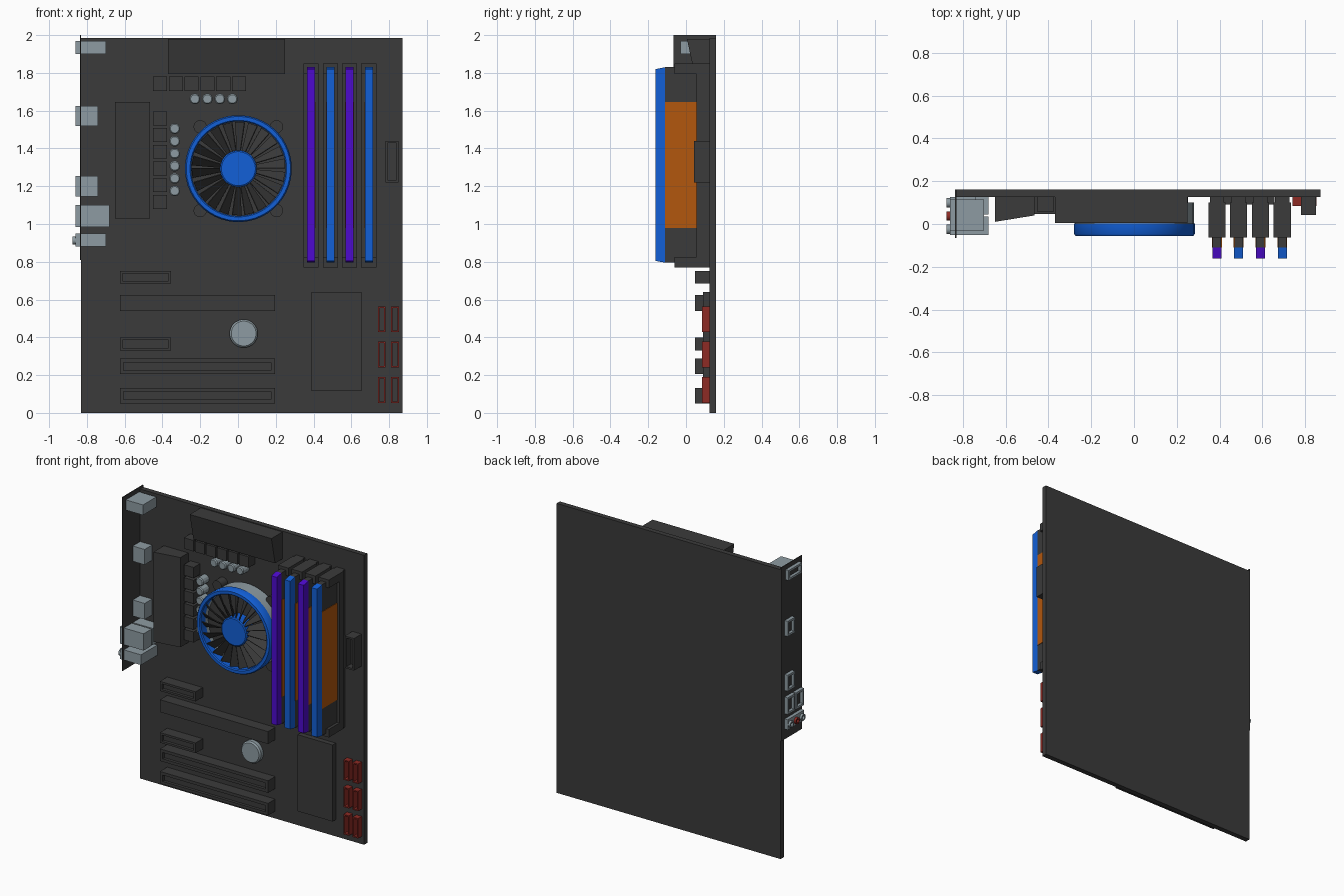
import bpy, bmesh, math
from mathutils import Vector

if "Cube" in bpy.data.objects:
    bpy.data.objects.remove(bpy.data.objects["Cube"])


def material(name, rgb):
    m = bpy.data.materials.new(name)
    m.diffuse_color = (*rgb, 1)
    m.use_nodes = True
    m.node_tree.nodes["Principled BSDF"].inputs["Base Color"].default_value = m.diffuse_color
    return m


DARK = material("charcoal", (0.043, 0.043, 0.043))
SILVER = material("silver", (0.27, 0.33, 0.36))
BLUE = material("blue", (0.006, 0.115, 0.68))
PURPLE = material("purple", (0.075, 0.003, 0.62))
ORANGE = material("orange", (0.45, 0.095, 0.004))
RED = material("red", (0.27, 0.024, 0.018))


def finish(bm, name, mats, smooth=False):
    bmesh.ops.recalc_face_normals(bm, faces=bm.faces)
    me = bpy.data.meshes.new(name)
    bm.to_mesh(me)
    bm.free()
    ob = bpy.data.objects.new(name, me)
    bpy.context.collection.objects.link(ob)
    for m in mats:
        me.materials.append(m)
    if smooth:
        bpy.ops.object.select_all(action='DESELECT')
        ob.select_set(True)
        bpy.context.view_layer.objects.active = ob
        bpy.ops.object.shade_smooth_by_angle(angle=math.radians(35))
    return ob


def box(name, x, y, z, mat, move=None, recess=None):
    """Box from ranges. move shifts vertices; recess = (direction, rim, depth, floor material)."""
    bm = bmesh.new()
    bmesh.ops.create_cube(bm, size=1)
    for v in bm.verts:
        v.co = Vector([(a + b) / 2 + c * (b - a) for (a, b), c in zip((x, y, z), v.co)])
        if move:
            v.co = move(v.co)
    mats = [mat]
    if recess:
        d, rim, depth, floor = recess
        bm.normal_update()
        face = max(bm.faces, key=lambda f: f.normal.dot(Vector(d)))
        bmesh.ops.inset_region(bm, faces=[face], thickness=rim, use_even_offset=True)
        # sink the inner face to leave a socket
        new = bmesh.ops.extrude_discrete_faces(bm, faces=[face])['faces'][0]
        for v in new.verts:
            v.co -= Vector(d) * depth
        new.material_index = 1
        mats.append(floor)
    return finish(bm, name, mats)


def lathe(name, profile, center, mat, n=32, axis='Y', closed=False):
    """Spin (radius, offset) points round an axis through center."""
    bm = bmesh.new()
    rows = []
    for i in range(n):
        a = 2 * math.pi * (i + 0.5) / n
        row = []
        for r, t in profile:
            c, s = r * math.cos(a), r * math.sin(a)
            p = (c, t, s) if axis == 'Y' else (t, c, s)
            row.append(bm.verts.new(Vector(center) + Vector(p)))
        rows.append(row)
    k = len(profile)
    for i in range(n):
        a, b = rows[i], rows[(i + 1) % n]
        for j in range(k if closed else k - 1):
            bm.faces.new((a[j], a[(j + 1) % k], b[(j + 1) % k], b[j]))
    if not closed:
        bm.faces.new([r[0] for r in rows])
        bm.faces.new([r[-1] for r in rows])
    return finish(bm, name, [mat], n > 12)


FRONT, LEFT = (0, -1, 0), (-1, 0, 0)
B = 0.13  # front surface of the board

# circuit board and rear port plate
box("circuit_board", (-0.83, 0.87), (B - 0.005, 0.16), (0, 1.985), DARK)
box("port_plate", (-0.836, -0.83), (-0.065, 0.16), (0.81, 2.0), DARK)

# sloped heatsinks
box("top_heatsink", (-0.37, 0.25), (0.005, B), (1.795, 1.98), DARK,
    lambda c: c + Vector((0, 0.04 if c.y < 0.1 and c.z < 1.9 else 0, 0)))
box("left_heatsink", (-0.65, -0.465), (0.01, B), (1.03, 1.645), DARK,
    lambda c: c + Vector((0, 0.03 if c.y < 0.1 and c.x > -0.5 else 0, 0)))

# power chokes
for i in range(6):
    x = -0.45 + 0.0835 * i
    box(f"top_choke_{i}", (x, x + 0.075), (0.055, B), (1.705, 1.78), DARK)
    z = 1.08 + 0.0885 * i
    box(f"side_choke_{i}", (-0.45, -0.375), (0.055, B), (z, z + 0.073), DARK)

# capacitors
spots = [(-0.228 + 0.066 * i, 1.662) for i in range(4)]
spots += [(-0.335, 1.175 + 0.066 * i) for i in range(6)]
for i, (x, z) in enumerate(spots):
    lathe(f"capacitor_{i}", [(0.029, B), (0.029, 0.065), (0.023, 0.058)], (x, 0, z), SILVER, 12)

# processor fan: metal body, ring, hub, blades and feet
C = (0.002, 0, 1.293)
lathe("cooler_body", [(0.278, 0.1), (0.278, 0), (0.25, 0), (0.25, 0.1)], C, SILVER, 48, closed=True)
lathe("cooler_base", [(0.25, B), (0.25, 0.03)], C, DARK, 48)
lathe("fan_ring", [(0.283, 0.003), (0.283, -0.045), (0.276, -0.055), (0.256, -0.055),
                   (0.25, -0.048), (0.25, 0.003)], C, BLUE, 48, closed=True)
lathe("fan_hub", [(0.097, 0.03), (0.097, -0.045), (0.09, -0.05)], C, BLUE, 32)
bm = bmesh.new()
N = 22
for i in range(N):
    a = 2 * math.pi * i / N
    quad = []
    for r, da, y in ((0.09, 0, -0.042), (0.248, 0, -0.042), (0.248, 0.2, 0.0), (0.09, 0.2, 0.0)):
        quad.append(bm.verts.new((C[0] + r * math.cos(a + da), y, C[2] + r * math.sin(a + da))))
    bm.faces.new(quad)
blades = finish(bm, "fan_blades", [DARK])
blades.modifiers.new("thickness", 'SOLIDIFY').thickness = 0.005
for sx in (-1, 1):
    for sz in (-1, 1):
        lathe(f"cooler_foot_{sx}_{sz}", [(0.035, B), (0.035, 0.06)],
              (C[0] + 0.202 * sx, 0, C[2] + 0.222 * sz), DARK, 16)

# memory sockets and sticks
for i, mat in enumerate((PURPLE, BLUE, PURPLE, BLUE)):
    x = 0.387 + 0.1018 * i
    box(f"memory_socket_{i}", (x - 0.04, x + 0.04), (0.055, 0.1), (0.77, 1.85), DARK)
    box(f"memory_socket_foot_{i}", (x - 0.033, x + 0.033), (0.1, B), (0.77, 1.85), DARK)
    for j, z in enumerate((0.77, 1.795)):
        box(f"memory_latch_{i}_{j}", (x - 0.04, x + 0.04), (-0.062, 0.055), (z, z + 0.055), DARK)
    box(f"memory_stick_{i}", (x - 0.02, x + 0.02), (-0.11, 0.06), (0.795, 1.83), DARK)
    box(f"memory_spreader_{i}", (x - 0.023, x + 0.023), (-0.11, 0.055), (0.98, 1.645), ORANGE)
    box(f"memory_cap_{i}", (x - 0.021, x + 0.021), (-0.162, -0.11), (0.795, 1.83), mat,
        lambda c: c + Vector((0, 0, (0.01 if c.z < 1.3 else -0.01) if c.y < -0.15 else 0)))

# expansion slots
for i, (x1, z, h) in enumerate(((0.195, 0.05, 0.083), (0.195, 0.205, 0.083), (0.195, 0.54, 0.085),
                                (-0.355, 0.33, 0.07), (-0.355, 0.685, 0.066))):
    cut = None if i == 2 else (FRONT, 0.02 if i < 2 else 0.014, 0.02, DARK)
    box(f"expansion_slot_{i}", (-0.625, x1), (0.047, B), (z, z + h), DARK, recess=cut)

# coin cell, chipset cover, power socket
lathe("coin_cell", [(0.075, B), (0.075, 0.1), (0.066, 0.09)], (0.03, 0, 0.42), SILVER, 24)
box("chipset_cover", (0.39, 0.655), (0.09, B), (0.115, 0.64), DARK)
box("power_socket", (0.78, 0.85), (0.043, B), (1.22, 1.44), DARK, recess=(FRONT, 0.012, 0.05, DARK))

# drive sockets
for i in range(3):
    for j in range(2):
        x, z = 0.74 + 0.07 * j, 0.053 + 0.187 * i
        box(f"drive_socket_{i}_{j}", (x, x + 0.042), (0.085, B), (z, z + 0.137), RED,
            recess=(FRONT, 0.008, 0.038, DARK))

# rear ports
for i, (x1, y0, y1, z0, z1) in enumerate((
        (-0.70, -0.03, 0.115, 1.90, 1.97), (-0.74, 0.045, 0.125, 1.52, 1.625),
        (-0.74, 0.045, 0.125, 1.145, 1.255), (-0.68, 0.045, 0.125, 0.985, 1.10),
        (-0.68, -0.052, 0.035, 0.985, 1.10))):
    box(f"rear_port_{i}", (-0.86, x1), (y0, y1), (z0, z1), SILVER, recess=(LEFT, 0.014, 0.02, DARK))
box("audio_block", (-0.86, -0.70), (-0.052, 0.125), (0.88, 0.95), SILVER)
for i, mat in enumerate((SILVER, RED, SILVER)):
    lathe(f"audio_jack_{i}", [(0.022, -0.85), (0.022, -0.875), (0.012, -0.875), (0.012, -0.85)],
          (0, -0.025 + 0.062 * i, 0.913), mat, 16, 'X', closed=True)
